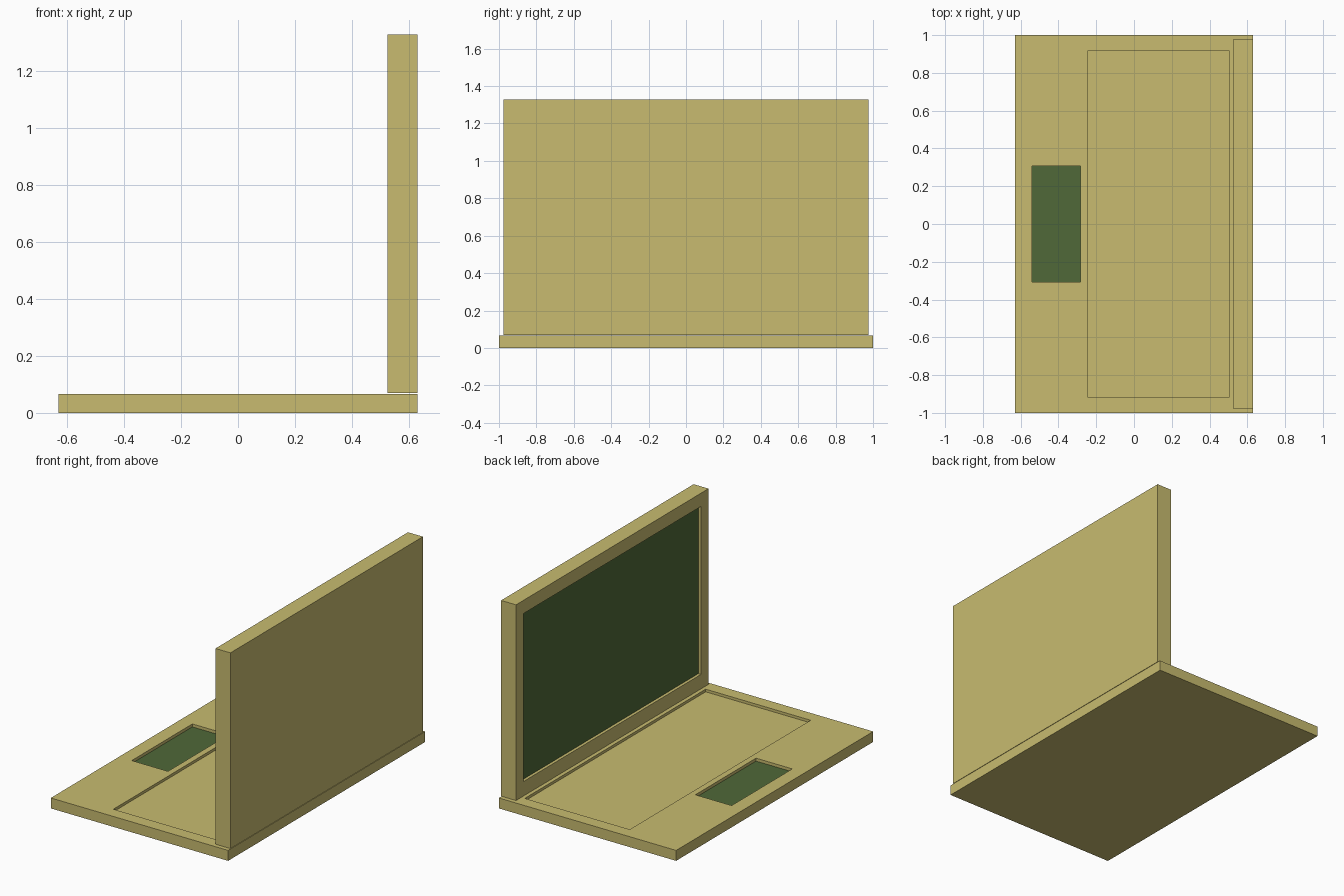
import bpy

if "Cube" in bpy.data.objects:
    bpy.data.objects.remove(bpy.data.objects["Cube"])


def material(name, color):
    m = bpy.data.materials.new(name)
    m.diffuse_color = (*color, 1)
    m.use_nodes = True
    m.node_tree.nodes["Principled BSDF"].inputs["Base Color"].default_value = m.diffuse_color
    return m


BEIGE = material("beige_plastic", (0.58, 0.50, 0.16))
GREEN = material("green_surface", (0.08, 0.14, 0.04))


def box(name, lo, hi, mat=None):
    """Axis-aligned box between two corners."""
    mid = [(a + b) / 2 for a, b in zip(lo, hi)]
    size = [b - a for a, b in zip(lo, hi)]
    bpy.ops.mesh.primitive_cube_add(size=1, location=mid)
    ob = bpy.context.object
    ob.name = name
    ob.scale = size
    bpy.ops.object.transform_apply(location=False, rotation=False, scale=True)
    if mat:
        ob.data.materials.append(mat)
    return ob


def recess(target, lo, hi):
    """Cut a box-shaped pocket out of the target."""
    cutter = box("recess_cutter", lo, hi)
    cutter.hide_render = True
    mod = target.modifiers.new("recess", 'BOOLEAN')
    mod.operation = 'DIFFERENCE'
    mod.solver = 'EXACT'
    mod.object = cutter
    bpy.context.view_layer.objects.active = target
    bpy.ops.object.modifier_apply(modifier=mod.name)
    bpy.data.objects.remove(cutter)


BASE_TOP = 0.067
DEPTH = 0.02
floor = BASE_TOP - DEPTH

# Base with keyboard and touchpad pockets
base = box("base", (-0.63, -1, 0), (0.63, 1, BASE_TOP), BEIGE)
recess(base, (-0.243, -0.918, BASE_TOP - 0.017), (0.503, 0.918, 0.2))
recess(base, (-0.54, -0.308, floor), (-0.282, 0.308, 0.2))
box("touchpad", (-0.54, -0.308, floor - 0.01), (-0.282, 0.308, floor + 0.001), GREEN)

# Upright lid with display pocket facing the keyboard
LID_X = 0.524
lid = box("lid", (LID_X, -0.977, BASE_TOP + 0.003), (0.63, 0.977, 1.327), BEIGE)
recess(lid, (0.4, -0.9, 0.163), (LID_X + DEPTH, 0.9, 1.242))
box("display", (LID_X + DEPTH - 0.001, -0.9, 0.163), (LID_X + DEPTH + 0.01, 0.9, 1.242), GREEN)
